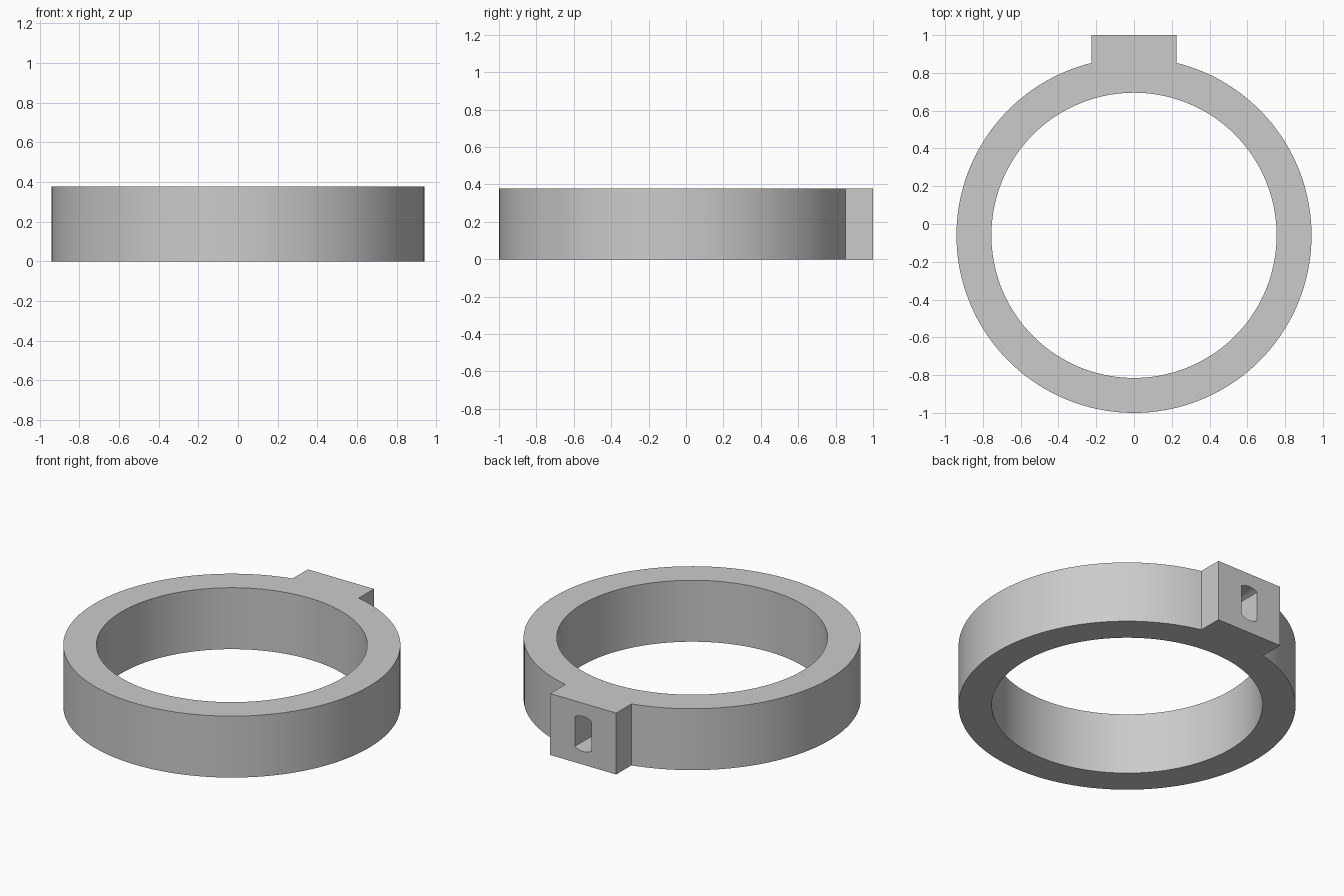
import bpy, bmesh, math
from mathutils import Vector

cube = bpy.data.objects.get("Cube")
if cube:
    bpy.data.objects.remove(cube, do_unlink=True)

HEIGHT = 0.378
CENTRE_Y = -0.06
OUTER, INNER = 0.94, 0.755
BLOCK_HALF, BLOCK_BACK = 0.225, 1.0
SLOT_RADIUS, SLOT_HALF, SLOT_DEPTH = 0.108, 0.057, 0.22

grey = bpy.data.materials.new("plain grey")
grey.use_nodes = True
colour = (0.6, 0.6, 0.6, 1)
grey.diffuse_color = colour
grey.node_tree.nodes["Principled BSDF"].inputs["Base Color"].default_value = colour


def arc(radius, start, end, steps):
    """Points on an arc around the origin, both ends included."""
    angles = [start + (end - start) * i / steps for i in range(steps + 1)]
    return [(radius * math.cos(a), radius * math.sin(a)) for a in angles]


def prism(name, points, offset):
    """Extrude a closed outline of 3D points into a solid."""
    bm = bmesh.new()
    face = bm.faces.new([bm.verts.new(p) for p in points])
    result = bmesh.ops.extrude_face_region(bm, geom=[face])
    moved = [v for v in result["geom"] if isinstance(v, bmesh.types.BMVert)]
    bmesh.ops.translate(bm, verts=moved, vec=Vector(offset))
    bmesh.ops.recalc_face_normals(bm, faces=bm.faces)
    mesh = bpy.data.meshes.new(name)
    bm.to_mesh(mesh)
    bm.free()
    mesh.materials.append(grey)
    obj = bpy.data.objects.new(name, mesh)
    bpy.context.collection.objects.link(obj)
    return obj


# Collar: round outline with a square block at the back
gap = math.asin(BLOCK_HALF / OUTER)
outline = arc(OUTER, math.pi / 2 + gap, math.pi * 2.5 - gap, 144)
outline = [(x, y + CENTRE_Y) for x, y in outline]
outline += [(BLOCK_HALF, BLOCK_BACK), (-BLOCK_HALF, BLOCK_BACK)]
collar = prism("collar_with_block", [(x, y, 0) for x, y in outline], (0, 0, HEIGHT))

# Round bore through the middle
circle = arc(INNER, 0, math.tau, 144)[:-1]
bore = prism("bore_cutter", [(x, y + CENTRE_Y, -0.1) for x, y in circle],
             (0, 0, HEIGHT + 0.2))

# Blind shaft hole in the block: a circle with two flat sides
half = math.asin(SLOT_HALF / SLOT_RADIUS)
slot = (arc(SLOT_RADIUS, math.pi / 2 - half, math.pi / 2 + half, 12)
        + arc(SLOT_RADIUS, math.pi * 1.5 - half, math.pi * 1.5 + half, 12))
hole = prism("shaft_hole_cutter",
             [(x, BLOCK_BACK - SLOT_DEPTH, z + HEIGHT / 2) for x, z in slot],
             (0, SLOT_DEPTH + 0.1, 0))

bpy.ops.object.select_all(action="DESELECT")
collar.select_set(True)
bpy.context.view_layer.objects.active = collar
for cutter in (bore, hole):
    cut = collar.modifiers.new(cutter.name, "BOOLEAN")
    cut.operation = "DIFFERENCE"
    cut.solver = "EXACT"
    cut.object = cutter
    bpy.ops.object.modifier_apply(modifier=cut.name)
    bpy.data.objects.remove(cutter, do_unlink=True)

bpy.ops.object.shade_smooth_by_angle(angle=math.radians(25))
